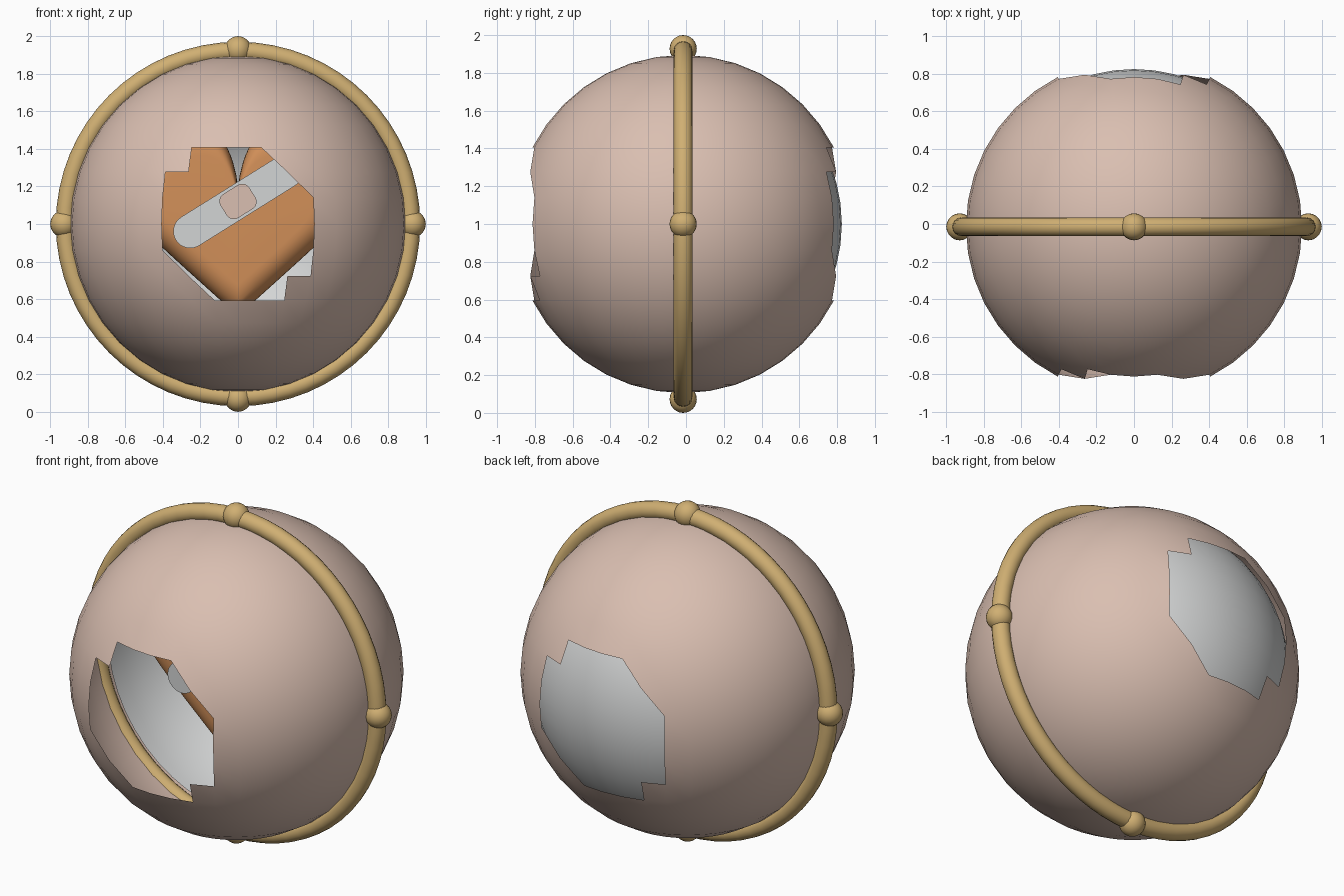
import bpy, bmesh, math
from mathutils import Vector, Matrix
from mathutils.geometry import interpolate_bezier

old = bpy.data.objects.get("Cube")
if old:
    bpy.data.objects.remove(old, do_unlink=True)

CENTRE = Vector((0, -0.015, 1))


def material(name, r, g, b):
    m = bpy.data.materials.new(name)
    m.use_nodes = True
    m.diffuse_color = (r, g, b, 1)
    bsdf = next(n for n in m.node_tree.nodes if n.type == 'BSDF_PRINCIPLED')
    bsdf.inputs["Base Color"].default_value = (r, g, b, 1)
    bsdf.inputs["Roughness"].default_value = 0.6
    return m


PINK = material("dusty pink", 0.70, 0.52, 0.44)
GOLD = material("soft gold", 0.63, 0.43, 0.17)
ORANGE = material("copper orange", 0.65, 0.28, 0.10)
SILVER = material("light grey", 0.65, 0.66, 0.66)


def add(name, bm, mat, location=CENTRE, angle=40):
    mesh = bpy.data.meshes.new(name)
    bm.to_mesh(mesh)
    bm.free()
    ob = bpy.data.objects.new(name, mesh)
    bpy.context.collection.objects.link(ob)
    ob.location = location
    mesh.materials.append(mat)
    bpy.ops.object.select_all(action='DESELECT')
    ob.select_set(True)
    bpy.context.view_layer.objects.active = ob
    bpy.ops.object.shade_smooth_by_angle(angle=math.radians(angle))
    return ob


def lon_lat(p):
    """Degrees across and up, as seen from outside the nearer opening."""
    side = -1 if p.y > 0 else 1
    return (math.degrees(math.atan2(side * p.x, abs(p.y))),
            math.degrees(math.asin(max(-1, min(1, p.z / p.length)))))


# Outer shell, with a stepped opening at the front and the back
bm = bmesh.new()
bmesh.ops.create_uvsphere(bm, u_segments=40, v_segments=20, radius=0.895)
for f in list(bm.faces):
    lon, lat = lon_lat(f.calc_center_median())
    if max(abs(lon), abs(lat)) < 27 and len(f.verts) == 4:
        order = sorted(f.verts, key=lambda v: lon_lat(v.co)[0] - lon_lat(v.co)[1])
        bmesh.utils.face_split(f, order[0], order[-1])
doomed = []
for f in bm.faces:
    lon, lat = lon_lat(f.calc_center_median())
    corner = lon * lat < 0 and min(abs(lon), abs(lat)) > 18
    if max(abs(lon), abs(lat)) < 27 and abs(lon + lat) < 36 and not corner:
        doomed.append(f)
bmesh.ops.delete(bm, geom=doomed, context='FACES')
add("outer_shell", bm, PINK)

# Inner bowl lining the back half
bm = bmesh.new()
bmesh.ops.create_uvsphere(bm, u_segments=48, v_segments=24, radius=0.84)
bmesh.ops.delete(bm, geom=[f for f in bm.faces if f.calc_center_median().y < 0],
                 context='FACES')
add("inner_bowl", bm, SILVER)

# Hoop around the shell
bpy.ops.mesh.primitive_torus_add(
    location=CENTRE, rotation=(math.pi / 2, 0, 0), major_radius=0.92,
    minor_radius=0.05, major_segments=64, minor_segments=16)
hoop = bpy.context.object
hoop.name = "hoop"
hoop.data.materials.append(GOLD)
bpy.ops.object.shade_smooth_by_angle(angle=math.radians(40))

# Four beads on the hoop
for name, x, z in (("top", 0, 1), ("bottom", 0, -1), ("left", 1, 0), ("right", -1, 0)):
    bm = bmesh.new()
    bmesh.ops.create_uvsphere(bm, u_segments=20, v_segments=12, radius=0.072)
    add(name + "_bead", bm, GOLD, CENTRE + Vector((x, 0, z)) * 0.928)

# Puffed heart: half outline by curves, mirrored, then rounded front to back
curves = [((0, 0.2), (0.03, 0.45), (0.15, 0.57), (0.3, 0.57)),
          ((0.3, 0.57), (0.48, 0.57), (0.61, 0.36), (0.6, 0.15)),
          ((0.6, 0.15), (0.59, 0.03), (0.5, -0.04), (0, -0.49))]
half = []
for a, b, c, d in curves:
    pts = interpolate_bezier(*(Vector((p[0], 0, p[1])) for p in (a, b, c, d)), 13)
    half += pts[:-1]
half.append(Vector((0, 0, -0.49)))
outline = half + [Vector((-p.x, 0, p.z)) for p in half[-2:0:-1]]
HUB = Vector((0, 0, -0.02))
bm = bmesh.new()
loops = []
for i in range(-8, 9):
    t = i / 8 * math.pi / 2
    scale = 1 - 0.35 * (1 - math.cos(t))
    loops.append([bm.verts.new(HUB + (p - HUB) * scale + Vector((0, 0.12 * math.sin(t), 0)))
                  for p in outline])
n = len(outline)
for lower, upper in zip(loops, loops[1:]):
    for j in range(n):
        k = (j + 1) % n
        bm.faces.new((lower[j], lower[k], upper[k], upper[j]))
for loop, y in ((loops[0], -0.125), (loops[-1], 0.125)):
    hub = bm.verts.new(HUB + Vector((0, y, 0)))
    for j in range(n):
        bm.faces.new((loop[j], loop[(j + 1) % n], hub))
bmesh.ops.recalc_face_normals(bm, faces=bm.faces)
add("heart", bm, ORANGE)


def plate(name, half_x, half_z, radius, depth, y, mat):
    """Rounded rectangle standing upright, tilted across the heart."""
    bm = bmesh.new()
    ring = []
    for q in range(4):
        sx, sz = ((1, 1), (-1, 1), (-1, -1), (1, -1))[q]
        for s in range(9):
            a = (q + s / 8) * math.pi / 2
            ring.append(bm.verts.new((sx * (half_x - radius) + radius * math.cos(a), 0,
                                      sz * (half_z - radius) + radius * math.sin(a))))
    bmesh.ops.remove_doubles(bm, verts=ring, dist=0.0005)
    face = bm.faces.new(sorted(bm.verts, key=lambda v: math.atan2(v.co.z, v.co.x)))
    out = bmesh.ops.extrude_face_region(bm, geom=[face])
    bmesh.ops.translate(bm, vec=(0, depth, 0),
                        verts=[v for v in out['geom'] if isinstance(v, bmesh.types.BMVert)])
    bmesh.ops.recalc_face_normals(bm, faces=bm.faces)
    bmesh.ops.transform(bm, verts=bm.verts, matrix=Matrix.Rotation(math.radians(-32), 4, 'Y'))
    return add(name, bm, mat, Vector((0, y, 1.12)))


# Bandage strip and its pad
plate("bandage_strip", 0.39, 0.09, 0.09, 0.045, -0.165, SILVER)
plate("bandage_pad", 0.09, 0.075, 0.045, 0.012, -0.173, PINK)
